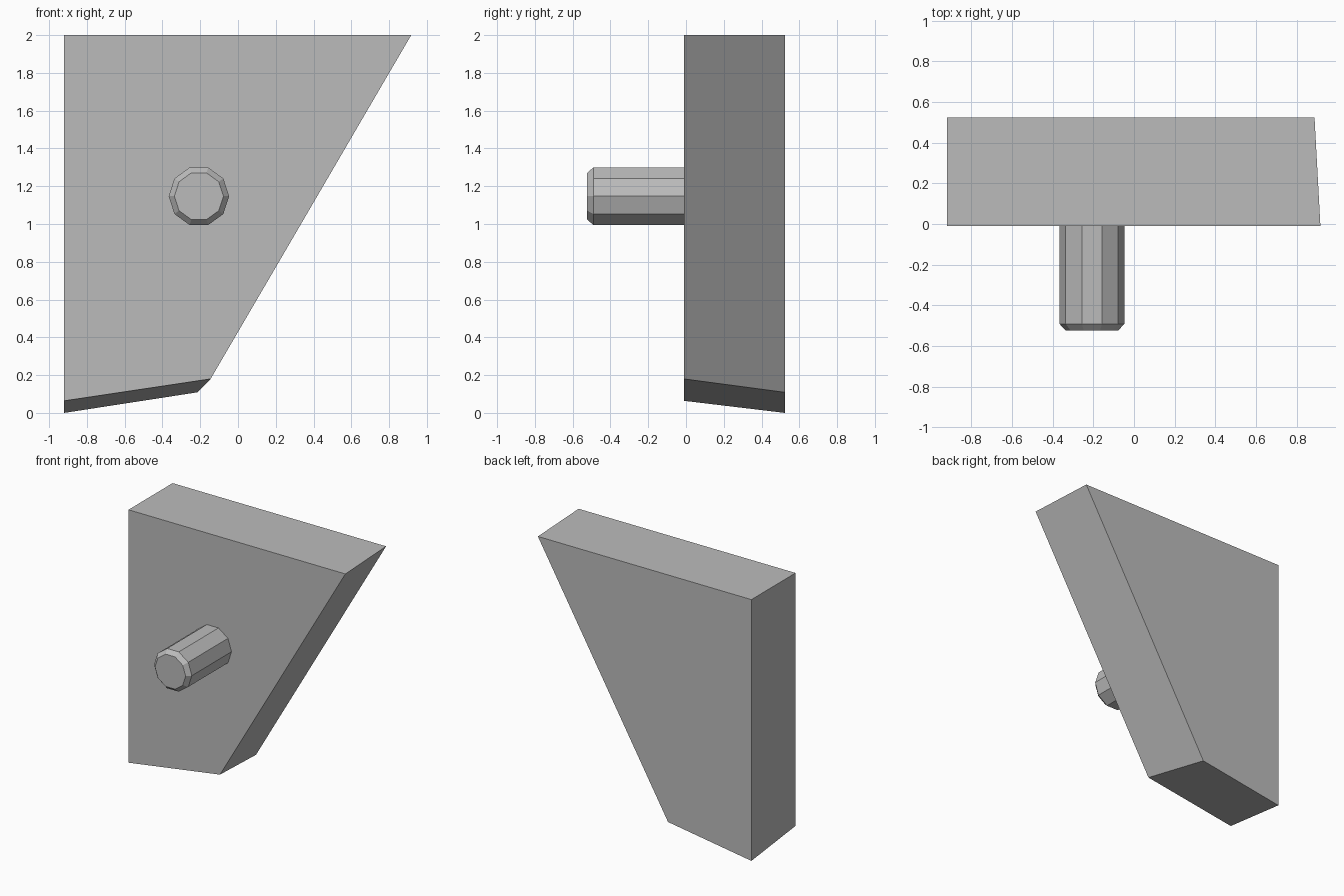
import bpy, bmesh
from math import cos, sin, tau

cube = bpy.data.objects.get("Cube")
if cube:
    bpy.data.objects.remove(cube, do_unlink=True)

grey = bpy.data.materials.new("plain grey")
grey.use_nodes = True
colour = (0.5, 0.5, 0.5, 1)
grey.diffuse_color = colour
grey.node_tree.nodes["Principled BSDF"].inputs["Base Color"].default_value = colour


def loft(name, rings):
    """Join matching rings of points into a closed, flat-faced solid."""
    bm = bmesh.new()
    loops = [[bm.verts.new(p) for p in ring] for ring in rings]
    n = len(loops[0])
    for a, b in zip(loops, loops[1:]):
        for i in range(n):
            j = (i + 1) % n
            bm.faces.new((a[i], a[j], b[j], b[i]))
    bm.faces.new(loops[0])
    bm.faces.new(loops[-1])
    bmesh.ops.recalc_face_normals(bm, faces=bm.faces)
    mesh = bpy.data.meshes.new(name)
    bm.to_mesh(mesh)
    bm.free()
    mesh.materials.append(grey)
    obj = bpy.data.objects.new(name, mesh)
    bpy.context.collection.objects.link(obj)
    return obj


# Slab with a slanted side and a tilted underside
front, back = -0.011, 0.523
loft("slab", [
    [(x, front, z) for x, z in ((-0.92, 2), (0.917, 2), (-0.145, 0.18), (-0.92, 0.064))],
    [(x, back, z) for x, z in ((-0.92, 2), (0.888, 2), (-0.214, 0.109), (-0.92, 0))],
])

# Ten-sided peg with a chamfered tip
sides = 10


def peg_ring(y, r):
    return [(-0.207 + r * cos(tau * i / sides), y, 1.147 + r * sin(tau * i / sides))
            for i in range(sides)]


loft("peg", [peg_ring(front, 0.16), peg_ring(-0.491, 0.16), peg_ring(-0.523, 0.13)])
